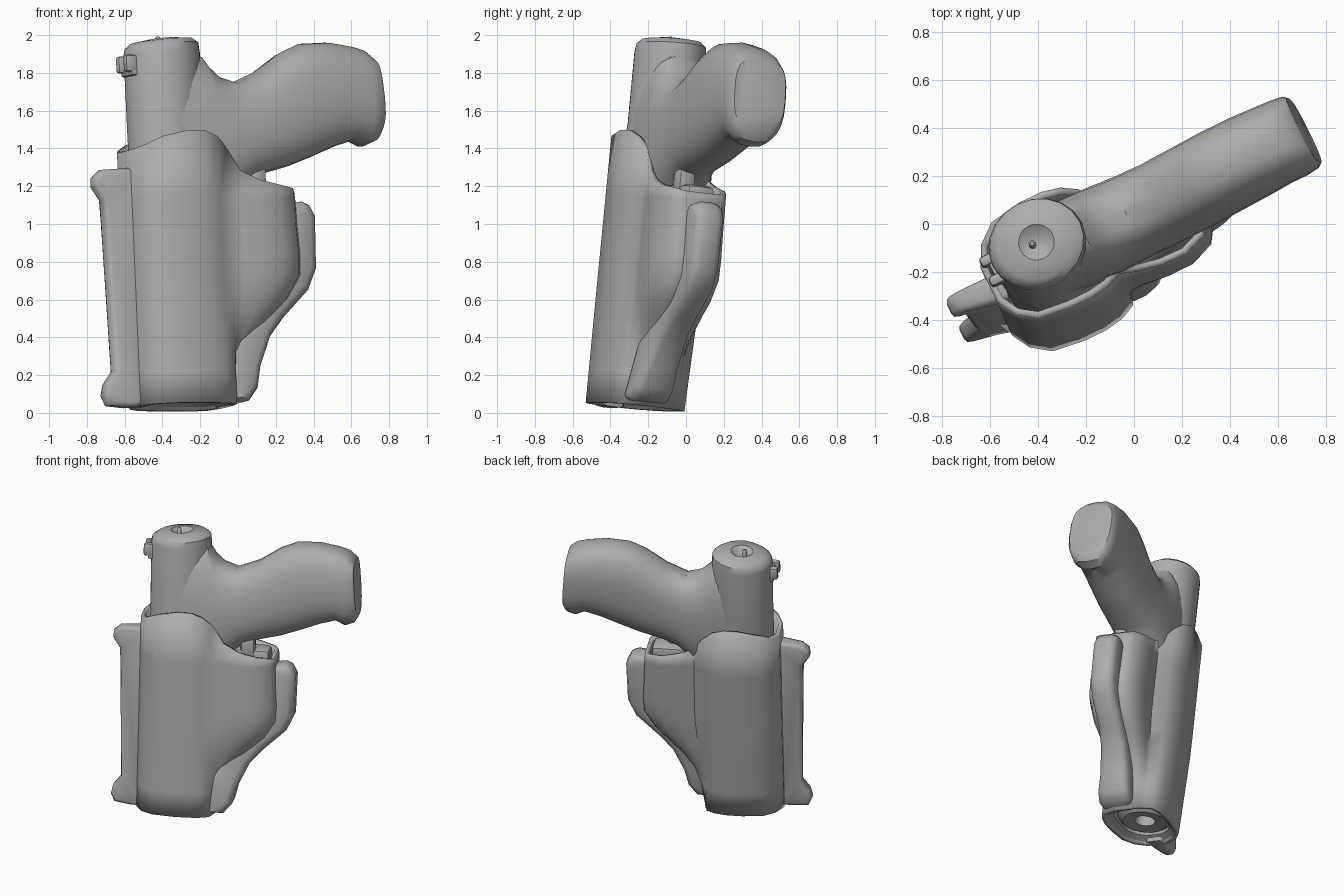
import bpy, bmesh, math
from mathutils import Matrix, Vector

cube = bpy.data.objects.get("Cube")
if cube:
    bpy.data.objects.remove(cube)

grey = bpy.data.materials.new("plain_grey")
grey.use_nodes = True
grey.diffuse_color = (0.42, 0.42, 0.42, 1)
grey.node_tree.nodes["Principled BSDF"].inputs["Base Color"].default_value = (0.42, 0.42, 0.42, 1)

# Leaning frame: u runs along the grip, w up the barrel, v across
ANG = math.radians(26)
W = Vector((-0.085, 0.195, 2)).normalized()
V = W.cross(Vector((math.cos(ANG), math.sin(ANG), 0))).normalized()
U = V.cross(W)
FRAME = Matrix.Translation((-0.31, -0.27, 0.03)) @ Matrix((U, V, W)).transposed().to_4x4()


def uw(x, z):
    """Elevation position to frame coordinates on the middle plane."""
    return (x + 0.31 + 0.04 * z) / 0.9, z - 0.03


def finish(name, bm, angle=40):
    bmesh.ops.recalc_face_normals(bm, faces=bm.faces)
    bm.transform(FRAME)
    mesh = bpy.data.meshes.new(name)
    bm.to_mesh(mesh)
    bm.free()
    ob = bpy.data.objects.new(name, mesh)
    bpy.context.collection.objects.link(ob)
    mesh.materials.append(grey)
    bpy.ops.object.select_all(action='DESELECT')
    ob.select_set(True)
    bpy.context.view_layer.objects.active = ob
    bpy.ops.object.shade_smooth_by_angle(angle=math.radians(angle))
    return ob


def loft(name, rings, cap_start=True, cap_end=True, angle=40):
    bm = bmesh.new()
    rows = [[bm.verts.new(p) for p in ring] for ring in rings]
    n = len(rows[0])
    for a, b in zip(rows, rows[1:]):
        for i in range(n):
            j = (i + 1) % n
            bm.faces.new((a[i], a[j], b[j], b[i]))
    if cap_start:
        bm.faces.new(rows[0])
    if cap_end:
        bm.faces.new(rows[-1])
    return finish(name, bm, angle)


def plate(name, outline, v, half, bevel, flare):
    """Flat outline in (x, z), thickened across v, rounded, its front side flared out by a rule."""
    bm = bmesh.new()
    pts = [uw(x, z) for x, z in outline]
    face = bm.faces.new([bm.verts.new((u, v - half, w)) for u, w in pts])
    out = bmesh.ops.extrude_face_region(bm, geom=[face])
    moved = [g for g in out["geom"] if isinstance(g, bmesh.types.BMVert)]
    bmesh.ops.translate(bm, verts=moved, vec=(0, 2 * half, 0))
    rims = [e for e in bm.edges if abs(e.verts[0].co.y - e.verts[1].co.y) < 1e-5]
    bmesh.ops.bevel(bm, geom=rims, offset=bevel, segments=2, affect='EDGES', profile=0.5)
    for vert in bm.verts:
        if vert.co.y < v:
            vert.co.y -= flare(vert.co.x, vert.co.z)
    bmesh.ops.triangulate(bm, faces=[f for f in bm.faces if len(f.verts) > 4])
    return finish(name, bm, 50)


def oval(ru, rv, w, n=20, u=0, v=0, slope=0):
    ring = []
    for i in range(n):
        t = 2 * math.pi * i / n
        du = ru * math.cos(t)
        ring.append((u + du, v + rv * math.sin(t), w + slope * du))
    return ring


def box(name, u, v, w, size, bevel=0.01):
    bm = bmesh.new()
    bmesh.ops.create_cube(bm, size=1)
    bm.transform(Matrix.Translation((u, v, w)) @ Matrix.Diagonal((*size, 1)))
    bmesh.ops.bevel(bm, geom=bm.edges[:], offset=bevel, segments=2, affect='EDGES', profile=0.5)
    return finish(name, bm)


# Slide, with a bored muzzle below and a dimpled rear end above
slide_profile = [(0.07, 0.07, 0.2), (0.07, 0.07, 0.05), (0.15, 0.15, 0.04), (0.19, 0.19, 0.07),
                 (0.205, 0.2, 1.25), (0.205, 0.187, 1.5), (0.207, 0.188, 1.88), (0.2, 0.182, 1.925),
                 (0.165, 0.155, 1.95), (0.075, 0.075, 1.962), (0.03, 0.03, 1.93)]
loft("slide", [oval(ru, rv, w, 20, -0.011, 0.01 if w > 1.3 else 0, 0.07 if w > 1.9 else 0)
               for ru, rv, w in slide_profile])
loft("firing_pin", [oval(r, r, w, 8, -0.03, 0.01) for r, w in ((0.016, 1.9), (0.016, 1.965), (0.008, 1.975))])

# Rear sight: base and two posts
box("rear_sight_base", -0.2, 0, 1.81, (0.06, 0.13, 0.1))
for side in (-1, 1):
    box("rear_sight_post", -0.225, side * 0.045, 1.825, (0.07, 0.045, 0.09), 0.015)


# Grip: stations of top x, top z, bottom x, bottom z, half width, upper squareness
def grip_ring(xt, zt, xb, zb, half, power, n=24):
    (ut, wt), (ub, wb) = uw(xt, zt), uw(xb, zb)
    v = -0.028 * min(1, max(0, ut / 0.6))
    ring = []
    for i in range(n):
        t = 2 * math.pi * i / n
        c, s = math.cos(t), math.sin(t)
        rise = min(0.85, power + 0.15) if s > 0 else 0.85
        k = 0.5 + 0.5 * math.copysign(abs(s) ** rise, s)
        side = math.copysign(abs(c) ** (power if s > 0 else 0.75), c)
        ring.append((ub + (ut - ub) * k, v + half * side, wb + (wt - wb) * k))
    return ring


stations = [(-0.4, 1.92, -0.42, 0.9, 0.175, 0.7), (-0.22, 1.9, -0.2, 1.0, 0.182, 0.75),
            (-0.185, 1.845, -0.14, 1.06, 0.184, 0.75), (-0.13, 1.79, -0.06, 1.13, 0.184, 0.75),
            (-0.04, 1.757, 0.03, 1.235, 0.18, 0.75), (0.09, 1.82, 0.11, 1.27, 0.178, 0.75),
            (0.21, 1.915, 0.26, 1.315, 0.18, 0.75), (0.31, 1.965, 0.38, 1.365, 0.18, 0.75),
            (0.45, 1.972, 0.5, 1.42, 0.178, 0.75), (0.57, 1.95, 0.59, 1.45, 0.172, 0.7),
            (0.63, 1.93, 0.65, 1.42, 0.17, 0.65), (0.67, 1.89, 0.705, 1.445, 0.163, 0.55),
            (0.68, 1.875, 0.725, 1.49, 0.15, 0.45)]
loft("grip", [grip_ring(*s) for s in stations])

# Trigger guard bar and trigger between grip and holster mouth
box("trigger_guard", 0.47, -0.03, 1.09, (0.3, 0.16, 0.18), 0.03)
box("trigger", 0.47, -0.07, 1.2, (0.1, 0.1, 0.18), 0.03)

# Holster shell: body columns, then guard columns that shrink towards the muzzle
BODY = [(-0.265, 0.08), (-0.22, 0.165), (-0.14, 0.225), (0.0, 0.245), (0.1, 0.245), (0.18, 0.23), (0.245, 0.197)]
MOUTH = [1.36, 1.38, 1.42, 1.45, 1.45, 1.42, 1.36, 1.24, 1.19, 1.165, 1.15, 1.14]


def shell_ring(w, reach, mouth=False):
    grow = min(1, max(0, (reach - 0.3) / 0.36))
    span = reach - 0.26
    low = 1 - min(1, w / 0.6)
    slim = 1 - 0.06 * low
    guard = [(0.26 + span * f, 0.155 + (full - 0.155) * grow - (1 - grow) * 0.07 * f)
             for f, full in ((0.14, 0.17), (0.4, 0.185), (0.68, 0.185), (0.93, 0.145), (1, 0.1))]
    half = [(u, h, -0.012 * low) for u, h in BODY] + [(u, h, -0.04 * grow - 0.012 * low) for u, h in guard]
    heights = MOUTH if mouth else [w] * len(half)
    front = [(u, off - h * slim, z) for (u, h, off), z in zip(half, heights)]
    back = [(u, off + h * slim, z) for (u, h, off), z in zip(half, heights)]
    return front + back[::-1]


levels = [(0.0, 0.275), (0.17, 0.3), (0.28, 0.34), (0.39, 0.42), (0.47, 0.5), (0.57, 0.6),
          (0.69, 0.675), (0.8, 0.68), (0.95, 0.67), (1.1, 0.665)]
shell = loft("holster_shell", [shell_ring(*l) for l in levels] + [shell_ring(1.2, 0.66, True)], False, False, 50)
wall = shell.modifiers.new("wall", 'SOLIDIFY')
wall.thickness = 0.03
wall.offset = -1

# Muzzle rim closing the gap between shell and slide
loft("muzzle_rim", [[(u * k, v * k, w) for u, v, _ in shell_ring(0, 0.275)]
                    for k, w in ((0.96, 0.01), (0.72, 0.04), (0.68, 0.08))], False, False)

# Seam flange around the trigger guard, spreading towards the muzzle
plate("guard_flange", [(0.2, 1.1), (0.3, 1.12), (0.34, 1.1), (0.37, 1.04), (0.375, 0.76), (0.335, 0.65),
                       (0.2, 0.5), (0.125, 0.4), (0.06, 0.23), (0.04, 0.12), (-0.01, 0.05), (-0.12, 0.05),
                       (-0.1, 0.4), (0.1, 0.6)], -0.045, 0.085, 0.045,
      lambda u, w: 0.07 * min(1, max(0, 1 - w / 0.5)))

# Sight channel rail with a boss at each end, thicker where it meets the body
plate("sight_rail", [(-0.55, 1.3), (-0.73, 1.29), (-0.77, 1.25), (-0.77, 1.2), (-0.725, 1.13), (-0.715, 1.0),
                     (-0.665, 0.22), (-0.71, 0.15), (-0.72, 0.09), (-0.695, 0.035), (-0.6, 0.025), (-0.5, 0.03)],
      0.0, 0.045, 0.025, lambda u, w: 0.04 * min(1, max(0, (u + 0.38) / 0.15)))
